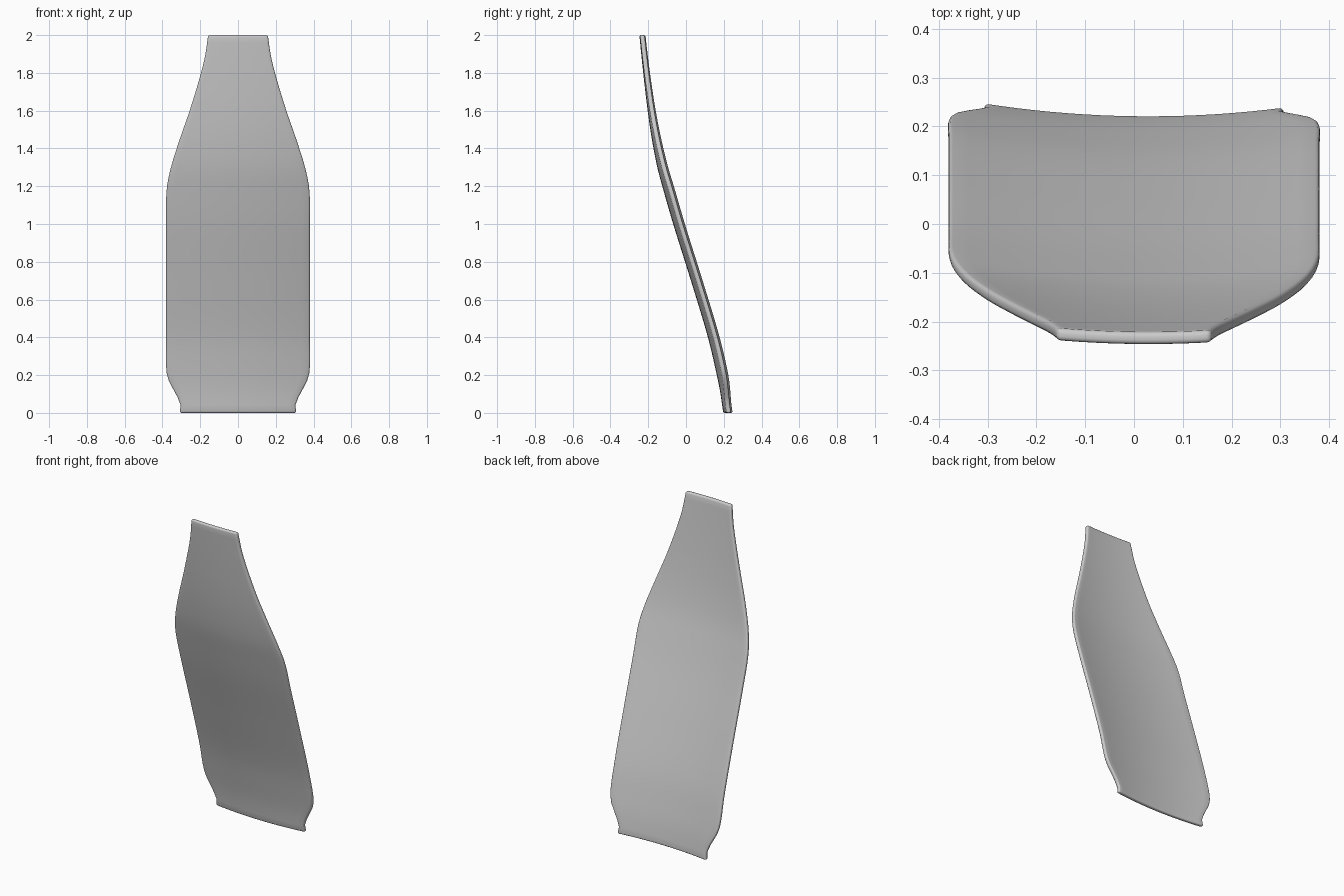
import bpy, bmesh

if "Cube" in bpy.data.objects:
    bpy.data.objects.remove(bpy.data.objects["Cube"])

# Key rows: height, half width, front-face y on the centreline
KEYS = [(0, .308, .197), (.05, .305, .19), (.11, .335, .181), (.2, .376, .163),
        (.4, .38, .116), (.7, .38, .026), (1.0, .38, -.068), (1.18, .378, -.12),
        (1.3, .355, -.152), (1.45, .308, -.181), (1.6, .256, -.203),
        (1.75, .21, -.221), (1.88, .176, -.235), (2.0, .158, -.247)]
NX, NZ = 18, 48
THICK = .025


def sample(z, col):
    """Smooth (Hermite) interpolation of one column of KEYS at height z."""
    n = len(KEYS)
    i = max(k for k in range(n - 1) if KEYS[k][0] <= z)

    def slope(k):
        a, b = max(k - 1, 0), min(k + 1, n - 1)
        return (KEYS[b][col] - KEYS[a][col]) / (KEYS[b][0] - KEYS[a][0])

    h = KEYS[i + 1][0] - KEYS[i][0]
    t = (z - KEYS[i][0]) / h
    return ((2*t**3 - 3*t**2 + 1) * KEYS[i][col] + (t**3 - 2*t**2 + t) * h * slope(i)
            + (3*t**2 - 2*t**3) * KEYS[i + 1][col] + (t**3 - t**2) * h * slope(i + 1))


# Curved sheet: dished across its width, S-bent along its height
bm = bmesh.new()
rows = []
for j in range(NZ + 1):
    z = 2 * j / NZ
    w, y = sample(z, 1), sample(z, 2)
    row = []
    for i in range(NX + 1):
        x = w * (2 * i / NX - 1)
        row.append(bm.verts.new((x, y + .23 * (x - .03)**2, z)))
    rows.append(row)
for a, b in zip(rows, rows[1:]):
    for i in range(NX):
        bm.faces.new((a[i], a[i + 1], b[i + 1], b[i]))

# Thickness: extrude the sheet straight back
front = bm.faces[:]
ext = bmesh.ops.extrude_face_region(bm, geom=front, use_keep_orig=True)
moved = [g for g in ext["geom"] if isinstance(g, bmesh.types.BMVert)]
bmesh.ops.translate(bm, verts=moved, vec=(0, THICK, 0))
bmesh.ops.recalc_face_normals(bm, faces=bm.faces)

mesh = bpy.data.meshes.new("curved_panel")
bm.to_mesh(mesh)
bm.free()
panel = bpy.data.objects.new("curved_panel", mesh)
bpy.context.collection.objects.link(panel)
for p in mesh.polygons:
    p.use_smooth = True

# Rounded rim
bev = panel.modifiers.new("rounded_rim", 'BEVEL')
bev.width = .009
bev.segments = 3
bev.limit_method = 'ANGLE'
bev.angle_limit = .9
